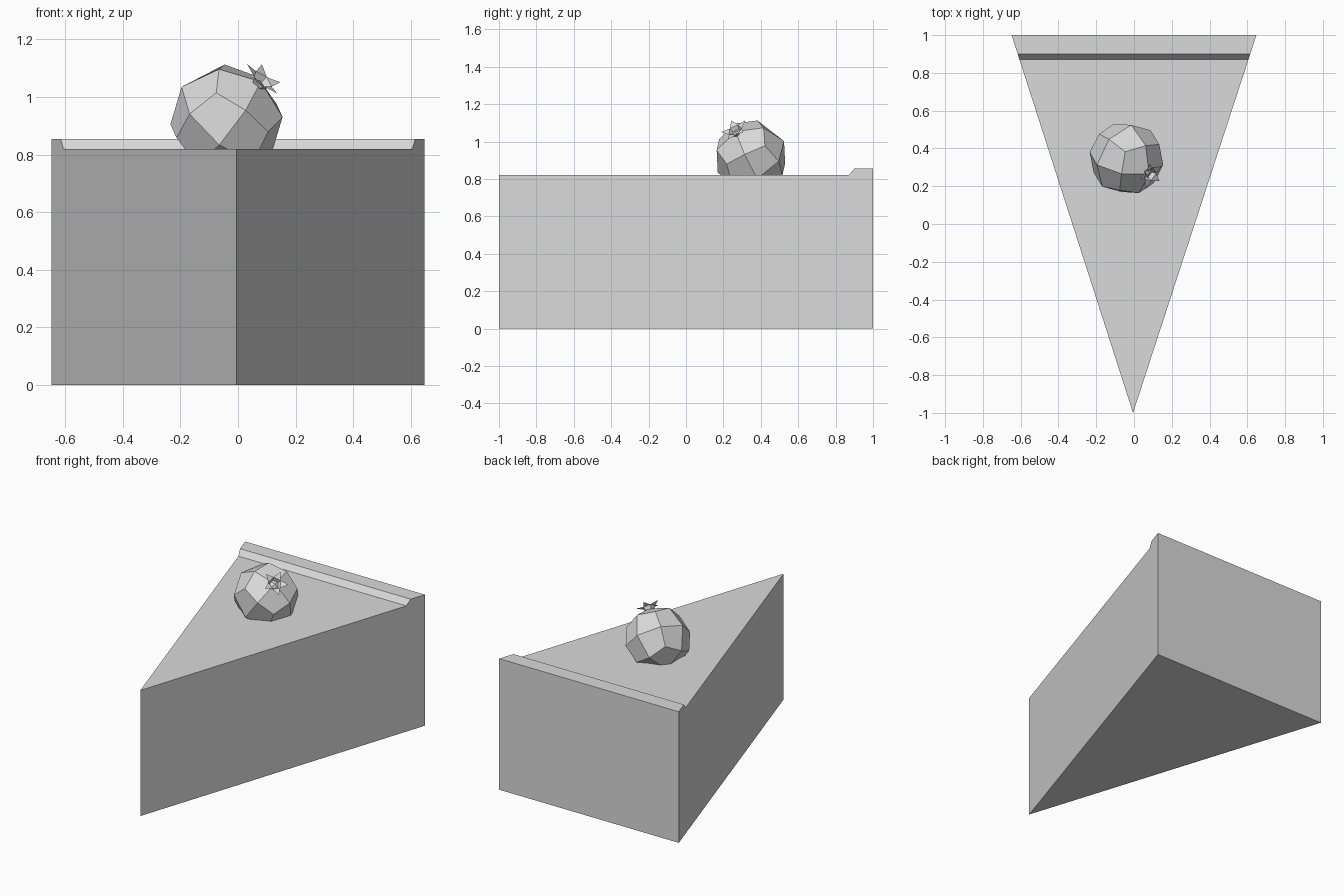
import bpy, bmesh, math
from mathutils import Vector, Matrix

cube = bpy.data.objects.get("Cube")
if cube:
    bpy.data.objects.remove(cube, do_unlink=True)

grey = bpy.data.materials.new("light_grey")
grey.use_nodes = True
colour = (0.7, 0.7, 0.7, 1)
grey.diffuse_color = colour
grey.node_tree.nodes["Principled BSDF"].inputs["Base Color"].default_value = colour


def finish(name, bm):
    mesh = bpy.data.meshes.new(name)
    bm.to_mesh(mesh)
    bm.free()
    mesh.materials.append(grey)
    obj = bpy.data.objects.new(name, mesh)
    bpy.context.collection.objects.link(obj)
    return obj


# Cake slice: side profile (y, z) swept between the two slanted sides
profile = [(-1, 0), (1, 0), (1, 0.855), (0.9, 0.855), (0.87, 0.82), (-1, 0.82)]


def slice_point(y, z, side):
    t = (y + 1) / 2
    return (-0.005 * (1 - t) + side * 0.648 * t, y, z)


bm = bmesh.new()
left, right = [[bm.verts.new(slice_point(y, z, s)) for y, z in profile] for s in (1, -1)]
bm.faces.new(left)
bm.faces.new(right[::-1])
for i in range(len(profile) - 1):
    bm.faces.new((left[i], right[i], right[i + 1], left[i + 1]))
bmesh.ops.remove_doubles(bm, verts=bm.verts, dist=0.0001)
bmesh.ops.recalc_face_normals(bm, faces=bm.faces)
finish("cake_slice", bm)

# Berry frame: its z axis leans towards the crown
axis = Vector((0.6, -0.41, 0.68)).normalized()
across = Vector((-0.79, -0.17, 0.59))
across = (across - axis * across.dot(axis)).normalized()
along = axis.cross(across)
frame = Matrix((across, along, axis)).transposed().to_4x4()
frame.translation = (-0.04, 0.347, 0.918)

# Berry: a rounded cube of 24 flat faces
radius = 0.198
bm = bmesh.new()
bmesh.ops.create_cube(bm, size=1)
bmesh.ops.subdivide_edges(bm, edges=bm.edges[:], cuts=1, use_grid_fill=True)
for v in bm.verts:
    v.co = v.co.normalized() * radius
finish("berry", bm).matrix_world = frame

# Crown: five-sided cup with a pointed leaf on each edge
bm = bmesh.new()


def ring(r, z, shift):
    angles = [math.tau * (i + shift) / 5 for i in range(5)]
    return [bm.verts.new((r * math.cos(a), r * math.sin(a), z)) for a in angles]


base = ring(0.028, 0.185, 0)
rim = ring(0.04, 0.208, 0)
tips = ring(0.077, 0.22, 0.5)
bm.faces.new(base)
for i in range(5):
    j = (i + 1) % 5
    bm.faces.new((base[i], base[j], rim[j], rim[i]))
    bm.faces.new((rim[i], rim[j], tips[i]))
bmesh.ops.rotate(bm, verts=bm.verts, matrix=Matrix.Rotation(math.pi / 5, 3, "Z"))
finish("berry_crown", bm).matrix_world = frame
